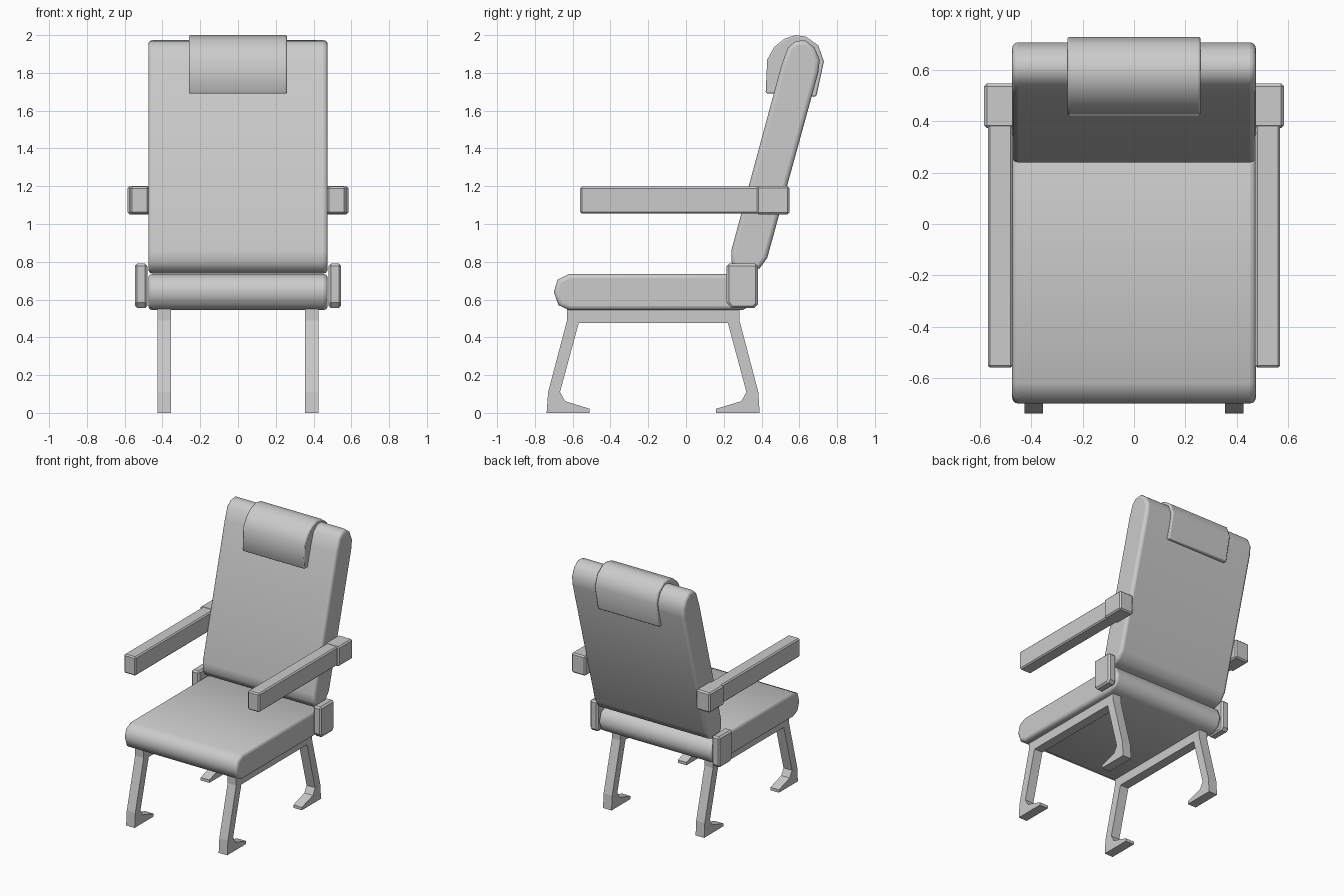
import bpy, bmesh, math


def extrude_profile(name, pts, x0, x1, bevel=0.0, segments=2, smooth=False, mirror=False, limit=60):
    """Extrude a side profile of (y, z) points from x0 to x1."""
    bm = bmesh.new()
    face = bm.faces.new([bm.verts.new((x0, y, z)) for y, z in pts])
    res = bmesh.ops.extrude_face_region(bm, geom=[face])
    for v in res["geom"]:
        if isinstance(v, bmesh.types.BMVert):
            v.co.x = x1
    bmesh.ops.recalc_face_normals(bm, faces=bm.faces)
    mesh = bpy.data.meshes.new(name)
    bm.to_mesh(mesh)
    bm.free()
    ob = bpy.data.objects.new(name, mesh)
    bpy.context.collection.objects.link(ob)
    if smooth:
        bpy.ops.object.select_all(action="DESELECT")
        ob.select_set(True)
        bpy.context.view_layer.objects.active = ob
        bpy.ops.object.shade_smooth_by_angle(angle=math.radians(50))
    if bevel:
        mod = ob.modifiers.new("Bevel", "BEVEL")
        mod.width = bevel
        mod.segments = segments
        mod.limit_method = "ANGLE"
        mod.angle_limit = math.radians(limit)
    if mirror:
        ob.modifiers.new("Mirror", "MIRROR")
    return ob


def rect(y0, y1, z0, z1):
    return [(y0, z0), (y1, z0), (y1, z1), (y0, z1)]


# Seat cushion with rounded front and rear noses
extrude_profile("seat", [
    (-0.62, 0.545), (-0.675, 0.57), (-0.70, 0.64), (-0.68, 0.705), (-0.62, 0.735),
    (0.30, 0.735), (0.355, 0.71), (0.38, 0.64), (0.36, 0.575), (0.30, 0.545)],
    -0.475, 0.475, 0.022, 3, smooth=True)

# Reclined backrest
extrude_profile("backrest", [
    (0.265, 0.755), (0.24, 0.80), (0.24, 0.86), (0.505, 1.84), (0.54, 1.935), (0.58, 1.968),
    (0.63, 1.973), (0.68, 1.935), (0.708, 1.87), (0.70, 1.80), (0.43, 0.82),
    (0.39, 0.765), (0.32, 0.738)],
    -0.475, 0.475, 0.022, 3, smooth=True)

# Headrest cover folded over the top of the backrest
extrude_profile("headrest", [
    (0.422, 1.70), (0.43, 1.87), (0.465, 1.935), (0.52, 1.98), (0.58, 2.0), (0.635, 1.992),
    (0.70, 1.945), (0.73, 1.86), (0.69, 1.675), (0.66, 1.675), (0.56, 1.75), (0.475, 1.69),
    (0.43, 1.69)],
    -0.26, 0.26, 0.008, 2, smooth=True)

# Armrests and the blocks that join them to the backrest
extrude_profile("armrest", rect(-0.56, 0.40, 1.055, 1.198), 0.472, 0.57, 0.009, 1, mirror=True)
extrude_profile("armrest_bracket", rect(0.375, 0.547, 1.05, 1.20), 0.465, 0.584, 0.01, 1, mirror=True)

# Hinge plates between seat and backrest
extrude_profile("hinge", [
    (0.24, 0.555), (0.36, 0.555), (0.38, 0.575), (0.38, 0.79), (0.215, 0.79), (0.215, 0.585)],
    0.48, 0.546, 0.012, 1, mirror=True)

# Leg frames: top rail, two splayed legs and inward feet in one profile
extrude_profile("leg_frame", [
    (-0.63, 0.55), (-0.63, 0.49), (-0.73, 0.11), (-0.738, 0.0), (-0.51, 0.0), (-0.51, 0.022),
    (-0.64, 0.062), (-0.667, 0.11), (-0.568, 0.475), (0.222, 0.475), (0.32, 0.11),
    (0.293, 0.062), (0.16, 0.022), (0.16, 0.0), (0.39, 0.0), (0.383, 0.11),
    (0.283, 0.49), (0.283, 0.55)],
    0.354, 0.426, mirror=True)
